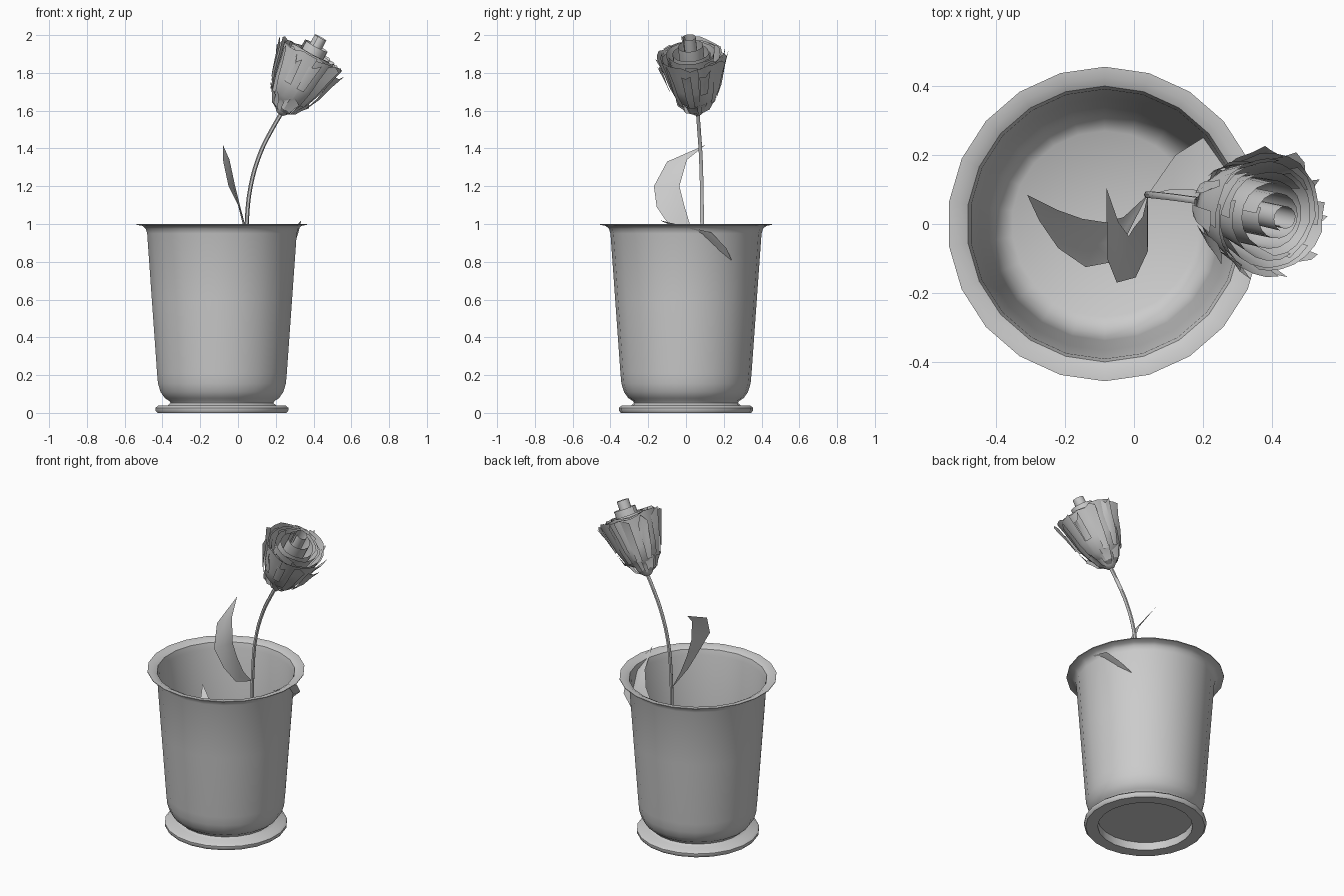
import bpy, bmesh, math, random
from mathutils import Vector, Matrix

random.seed(4)
if "Cube" in bpy.data.objects:
    bpy.data.objects.remove(bpy.data.objects["Cube"], do_unlink=True)

clay = bpy.data.materials.new("pale_grey")
clay.use_nodes = True
GREY = (0.6, 0.6, 0.6, 1)
clay.diffuse_color = GREY
clay.node_tree.nodes["Principled BSDF"].inputs["Base Color"].default_value = GREY


def smooth(obj, angle):
    bpy.ops.object.select_all(action='DESELECT')
    obj.select_set(True)
    bpy.context.view_layer.objects.active = obj
    bpy.ops.object.shade_smooth_by_angle(angle=math.radians(angle))


def finish(name, bm, matrix=Matrix(), angle=40, fix_normals=False):
    bmesh.ops.remove_doubles(bm, verts=bm.verts, dist=0.0005)
    if fix_normals:
        bmesh.ops.recalc_face_normals(bm, faces=bm.faces)
    mesh = bpy.data.meshes.new(name)
    bm.to_mesh(mesh)
    bm.free()
    mesh.transform(matrix)
    obj = bpy.data.objects.new(name, mesh)
    bpy.context.collection.objects.link(obj)
    mesh.materials.append(clay)
    smooth(obj, angle)
    return obj


def sheet(bm, rows):
    """Skin a grid of points given as equally long rows."""
    grid = [[bm.verts.new(p) for p in row] for row in rows]
    for low, high in zip(grid, grid[1:]):
        for i in range(len(low) - 1):
            bm.faces.new((low[i], low[i + 1], high[i + 1], high[i]))


def lathe(name, profile, sides, matrix=Matrix(), angle=40):
    bm = bmesh.new()
    turns = [math.pi / 2 + 2 * math.pi * i / sides for i in range(sides)]
    turns.append(turns[0])
    sheet(bm, [[(r * math.cos(a), r * math.sin(a), z) for a in turns]
               for r, z in profile])
    bmesh.ops.dissolve_degenerate(bm, dist=0.0005, edges=bm.edges)
    return finish(name, bm, matrix, angle, True)


# Pot: recessed underside, round foot, flared lip and hollow inside
pot_profile = [
    (0, .05), (.275, .05), (.275, 0), (.345, 0), (.355, .012), (.355, .027),
    (.342, .038), (.29, .04), (.275, .052), (.28, .062), (.305, .078),
    (.328, .11), (.342, .155), (.347, .21), (.375, .6), (.4, .95),
    (.408, .975), (.425, .99), (.456, .996), (.456, 1.0), (.425, .998),
    (.4, .985), (.391, .95), (.367, .6), (.338, .21), (.333, .155),
    (.318, .11), (.297, .083), (.27, .066), (0, .066)]
lathe("pot", pot_profile, 22, Matrix.Translation((-.085, 0, 0)))

# Stem: a thin bent tube
curve = bpy.data.curves.new("stem", 'CURVE')
curve.dimensions = '3D'
curve.bevel_depth = .011
curve.bevel_resolution = 1
curve.resolution_u = 4
path = [(.04, .085, .066), (.04, .085, .6), (.046, .085, 1), (.067, .083, 1.2),
        (.12, .077, 1.38), (.185, .068, 1.51), (.25, .06, 1.62)]
spline = curve.splines.new('BEZIER')
spline.bezier_points.add(len(path) - 1)
for knot, co in zip(spline.bezier_points, path):
    knot.co = co
    knot.handle_left_type = knot.handle_right_type = 'AUTO'
stem = bpy.data.objects.new("stem", curve)
bpy.context.collection.objects.link(stem)
curve.materials.append(clay)
bpy.ops.object.select_all(action='DESELECT')
stem.select_set(True)
bpy.context.view_layer.objects.active = stem
bpy.ops.object.convert(target='MESH')
smooth(bpy.context.object, 60)


# Leaves: a sheet between an outer and an inner edge, creased down the middle
def leaf(name, outer, inner, fold):
    bm = bmesh.new()
    rows = []
    for a, b in zip(outer, inner):
        a, b = Vector(a), Vector(b)
        mid = (a + b) / 2 + Vector(fold) * (a - b).length
        rows.append((a, mid, b))
    sheet(bm, rows)
    bmesh.ops.dissolve_degenerate(bm, dist=0.0005, edges=bm.edges)
    finish(name, bm, angle=50)


root, tip = (.04, .085, .92), (-.08, .105, 1.42)
leaf("tall_leaf",
     [root, (.04, -.08, .98), (.005, -.155, 1.09), (-.05, -.17, 1.2), (-.078, -.1, 1.33), tip],
     [root, (.025, .02, 1), (0, -.01, 1.1), (-.015, -.035, 1.2), (-.045, .005, 1.34), tip],
     (.06, .0, 0))
root, tip = (.04, .085, .42), (-.31, .085, .81)
leaf("side_leaf",
     [root, (-.06, -.11, .47), (-.14, -.125, .55), (-.22, -.07, .64), (-.275, .01, .73), tip],
     [root, (-.03, .02, .47), (-.085, .005, .55), (-.15, .015, .64), (-.22, .04, .73), tip],
     (0, 0, -.06))
root, tip = (.04, .085, .6), (.335, -.14, 1.02)
leaf("piercing_leaf",
     [root, (.12, .2, .68), (.2, .25, .79), (.29, .215, .87), (.32, .135, .955), tip],
     [root, (.11, .1, .7), (.17, .1, .79), (.225, .08, .87), (.275, .02, .95), tip],
     (0, 0, -.06))

# Bloom: its own upright frame, tilted onto the stem
axis = Vector((.47, -.1, .877))
bloom = Matrix.Translation((.235, .06, 1.605)) @ axis.to_track_quat('Z', 'Y').to_matrix().to_4x4()


def petal(bm, profile, start, span, flare, ragged, steps=8):
    """Curved sheet around the bloom axis; it drifts outward along its span."""
    columns = []
    for i in range(steps + 1):
        t = i / steps
        a = start + span * t
        lift = random.uniform(-ragged, ragged)
        column = []
        for k, (r, h) in enumerate(profile):
            f = k / (len(profile) - 1)
            rr = r + flare * (t - .5) * f
            column.append((rr * math.cos(a), rr * math.sin(a), h + lift * f))
        columns.append(column)
    sheet(bm, columns)


# Rings of overlapping petals: profile, count, overlap, flare, raggedness
cup = [(.045, .03), (.1, .075), (.13, .16), (.15, .25), (.172, .335)]


def scaled(s, top):
    return [(r * s, h * top) for r, h in cup]


rings = [("outer_petals", scaled(1.0, 1.0), 4, 1.25, .022, .012),
         ("second_petals", scaled(.9, .98), 4, 1.3, .02, .012),
         ("third_petals", scaled(.75, 1.02), 3, 1.2, .015, .006)]
for n, (name, profile, count, overlap, flare, ragged) in enumerate(rings):
    bm = bmesh.new()
    step = 2 * math.pi / count
    for i in range(count):
        petal(bm, profile, i * step + n * .7, step * overlap, flare, ragged)
    finish(name, bm, bloom, 45)

# Rolled heart: nested tubes stepping up toward the middle
for i, (r, top) in enumerate([(.098, .345), (.066, .385), (.034, .435)]):
    bm = bmesh.new()
    petal(bm, [(r * .6, .08), (r, .2), (r, top)], i * 1.3, 6.6, .01, 0, 18)
    finish("heart_roll_%d" % (i + 1), bm, bloom, 45)

# Narrow torn strips that stand off the outer petals
bm = bmesh.new()
for i in range(11):
    s = random.uniform(1.0, 1.08)
    strip = [(r * s + .006, h * random.uniform(.9, .97)) for r, h in cup[1:]]
    petal(bm, strip[random.randint(0, 1):], i * .571, .3, .03, .03, 2)
finish("torn_petals", bm, bloom, 25)

# Cup under the bloom, with short sepals
lathe("bloom_cup", [(0, -.03), (.022, -.025), (.045, .0), (.055, .035), (.098, .078)], 10, bloom)
bm = bmesh.new()
for i in range(6):
    petal(bm, [(.03, -.012), (.068, .012), (.085, .05), (.108, .085)],
          i * math.pi / 3, .8, .025, .02, 3)
finish("sepals", bm, bloom, 25)
